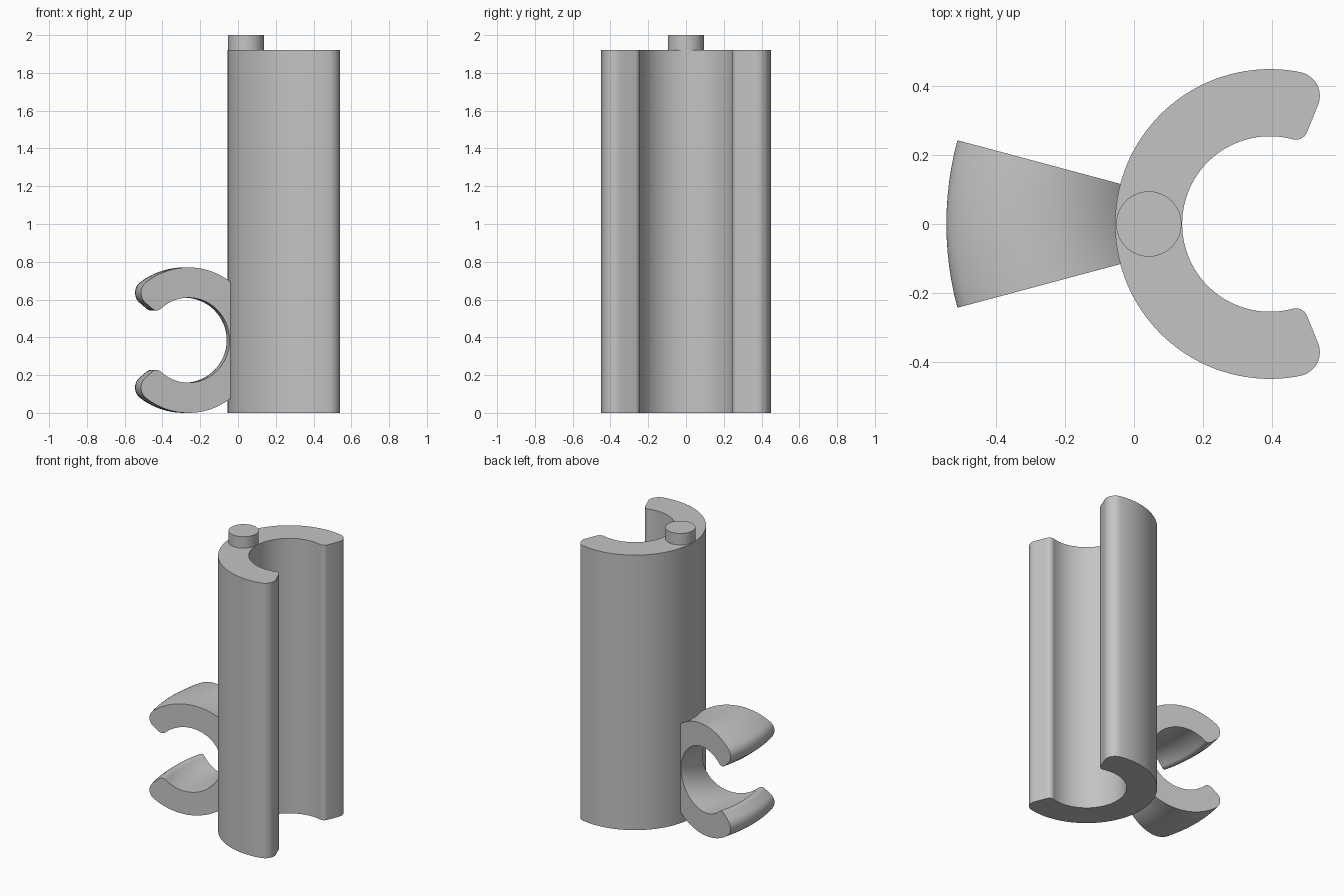
import bpy, bmesh
from math import cos, sin, asin, pi, radians
from mathutils import Matrix, Vector

cube = bpy.data.objects.get("Cube")
if cube:
    bpy.data.objects.remove(cube)

GREY = (0.55, 0.55, 0.55, 1)
grey = bpy.data.materials.new("plain grey")
grey.use_nodes = True
grey.diffuse_color = GREY
grey.node_tree.nodes["Principled BSDF"].inputs["Base Color"].default_value = GREY

AXIS_X = 0.395      # centre line of the tall clip
TALL = 1.92         # height of the tall clip


def arc(cx, cy, r, a0, a1, n):
    return [(cx + r * cos(a0 + (a1 - a0) * i / n),
             cy + r * sin(a0 + (a1 - a0) * i / n)) for i in range(n + 1)]


def clip_profile(outer, inner, half_gap, round_out=0.07, round_in=0.035):
    """C-shaped outline opening along +x, with radial ends and rounded lips."""
    g = radians(half_gap)
    d_out, d_in = outer - round_out, inner + round_in
    a_out, a_in = g + asin(round_out / d_out), g + asin(round_in / d_in)
    upper = arc(0, 0, inner, pi, a_in, 40)
    upper += arc(d_in * cos(a_in), d_in * sin(a_in), round_in,
                 a_in + pi, g + 1.5 * pi, 10)
    upper += arc(d_out * cos(a_out), d_out * sin(a_out), round_out,
                 g - pi / 2, a_out, 14)
    upper += arc(0, 0, outer, a_out, pi, 48)[1:]
    # The lower half mirrors the upper one
    lower = [(x, -y) for x, y in reversed(upper[1:-1])]
    return upper + lower


def finish(bm, name):
    bmesh.ops.recalc_face_normals(bm, faces=bm.faces)
    mesh = bpy.data.meshes.new(name)
    bm.to_mesh(mesh)
    bm.free()
    mesh.materials.append(grey)
    obj = bpy.data.objects.new(name, mesh)
    bpy.context.collection.objects.link(obj)
    bpy.ops.object.select_all(action="DESELECT")
    obj.select_set(True)
    bpy.context.view_layer.objects.active = obj
    bpy.ops.object.shade_smooth_by_angle(angle=radians(30))
    return obj


def outline_face(bm, points):
    return bm.faces.new([bm.verts.new(p) for p in points])


# Tall clip: outline extruded upward
bm = bmesh.new()
base = outline_face(bm, [(AXIS_X + x, y, 0) for x, y in clip_profile(0.45, 0.255, 68)])
top = bmesh.ops.extrude_face_region(bm, geom=[base], use_keep_orig=True)["geom"]
bmesh.ops.translate(bm, vec=(0, 0, TALL),
                    verts=[v for v in top if isinstance(v, bmesh.types.BMVert)])
finish(bm, "tall_clip")

# Side clip: upright outline swept 30 degrees around the tall clip's axis
bm = bmesh.new()
turn = Matrix.Rotation(radians(165), 3, "Z")
centre = Vector((AXIS_X, 0, 0))
start = outline_face(bm, [centre + turn @ Vector((0.68 + x, 0, 0.385 + y))
                          for x, y in clip_profile(0.385, 0.225, 40)])
bmesh.ops.spin(bm, geom=[start] + start.edges[:] + start.verts[:], cent=centre,
               axis=(0, 0, 1), angle=radians(30), steps=12)
# Close the starting end if the sweep consumed it
rim = [e for e in bm.edges if e.is_boundary]
if rim:
    bmesh.ops.holes_fill(bm, edges=rim)
finish(bm, "side_clip")

# Locating peg on the top of the wall
bm = bmesh.new()
bmesh.ops.create_cone(bm, cap_ends=True, segments=48, radius1=0.095, radius2=0.095,
                      depth=0.1, matrix=Matrix.Translation((0.043, 0, 1.95)))
finish(bm, "top_peg")
